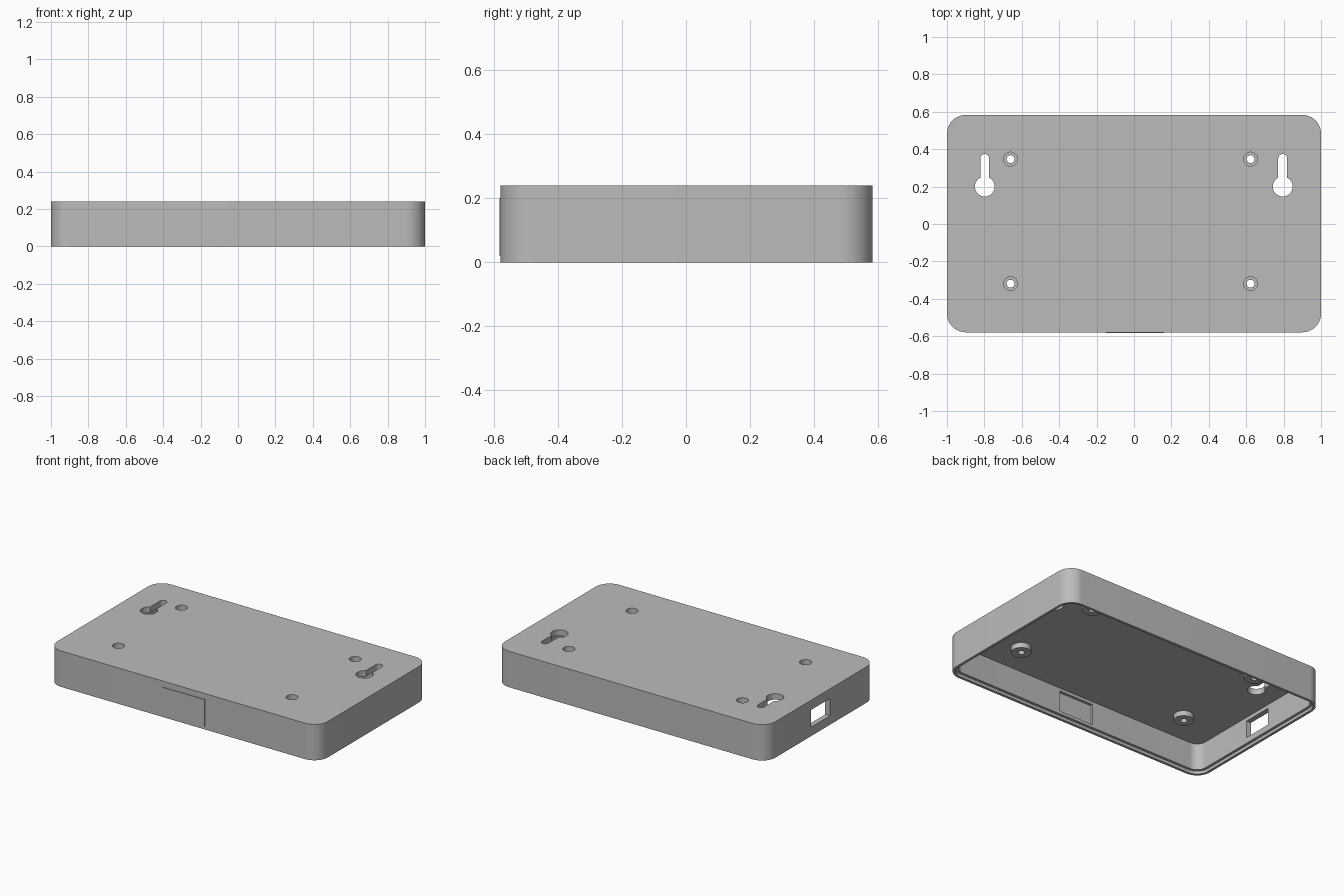
import bpy, bmesh
from math import cos, sin, pi, radians

if "Cube" in bpy.data.objects:
    bpy.data.objects.remove(bpy.data.objects["Cube"])

grey = bpy.data.materials.new("light_grey_plastic")
grey.use_nodes = True
grey.diffuse_color = (0.5, 0.5, 0.5, 1)
grey.node_tree.nodes["Principled BSDF"].inputs["Base Color"].default_value = (0.5, 0.5, 0.5, 1)

HX, HY, CY = 1.0, 0.581, 0.002      # half width, half depth, depth offset
TOP, CEILING, WALL, RADIUS = 0.24, 0.2, 0.035, 0.1


def arc(cx, cy, r, start, end, steps):
    return [(cx + r * cos(start + (end - start) * i / steps),
             cy + r * sin(start + (end - start) * i / steps)) for i in range(steps + 1)]


def rounded(inset):
    """Outline of the case moved inwards by an inset."""
    r = RADIUS - inset
    x, y = HX - RADIUS, HY - RADIUS
    pts = []
    for k, (sx, sy) in enumerate([(1, 1), (-1, 1), (-1, -1), (1, -1)]):
        pts += arc(sx * x, CY + sy * y, r, k * pi / 2, (k + 1) * pi / 2, 12)
    return pts


def circle(cx, cy, r):
    return arc(cx, cy, r, 0, 2 * pi, 40)[:-1]


def keyhole(cx, cy, r=0.053, slot=0.024, end=0.374):
    """Round opening with a narrow slot running to the back."""
    gap = 0.47
    return (arc(cx, cy, r, pi / 2 + gap, 2.5 * pi - gap, 36)
            + arc(cx, end - slot, slot, 0, pi, 12))


def prism(name, pts, z0, z1):
    bm = bmesh.new()
    base = bm.faces.new([bm.verts.new((x, y, z0)) for x, y in pts])
    ext = bmesh.ops.extrude_face_region(bm, geom=[base])
    for v in ext["geom"]:
        if isinstance(v, bmesh.types.BMVert):
            v.co.z = z1
    bmesh.ops.recalc_face_normals(bm, faces=bm.faces)
    mesh = bpy.data.meshes.new(name)
    bm.to_mesh(mesh)
    bm.free()
    mesh.materials.append(grey)
    ob = bpy.data.objects.new(name, mesh)
    bpy.context.collection.objects.link(ob)
    return ob


def block(name, x0, x1, y0, y1, z0, z1):
    return prism(name, [(x0, y0), (x1, y0), (x1, y1), (x0, y1)], z0, z1)


def combine(target, tool, operation):
    tool.hide_render = True
    mod = target.modifiers.new("combine", "BOOLEAN")
    mod.operation = operation
    mod.solver = "EXACT"
    mod.object = tool
    bpy.context.view_layer.objects.active = target
    bpy.ops.object.modifier_apply(modifier=mod.name)
    bpy.data.objects.remove(tool)


# Hollow case with a stepped rim round its open underside
case = prism("case", rounded(0), 0, TOP)
combine(case, prism("cavity", rounded(WALL), -0.05, CEILING), "DIFFERENCE")
combine(case, prism("rim_step", rounded(WALL / 2), -0.06, 0.02), "DIFFERENCE")

# Screw bosses with a recess above and a through hole
for x in (-0.66, 0.623):
    for y in (-0.319, 0.347):
        combine(case, prism("boss", circle(x, y, 0.062), 0.165, 0.22), "UNION")
        combine(case, prism("screw_recess", circle(x, y, 0.037), 0.19, 0.3), "DIFFERENCE")
        combine(case, prism("screw_hole", circle(x, y, 0.021), 0.1, 0.3), "DIFFERENCE")

# Wall-mount keyholes
for x in (-0.798, 0.795):
    combine(case, prism("keyhole", keyhole(x, 0.2), 0.15, 0.3), "DIFFERENCE")

# Cable opening in the end wall and a pocket inside the front wall
combine(case, block("cable_opening", -1.1, -0.9, -0.09, 0.11, 0.06, 0.175), "DIFFERENCE")
combine(case, block("front_pocket", -0.13, 0.13, -0.562, -0.5, 0.04, 0.18), "DIFFERENCE")

# Thin raised panel on the front
block("front_panel", -0.15, 0.16, -0.583, -0.575, 0.02, 0.2)

bpy.ops.object.select_all(action="DESELECT")
case.select_set(True)
bpy.context.view_layer.objects.active = case
bpy.ops.object.shade_smooth_by_angle(angle=radians(30))
